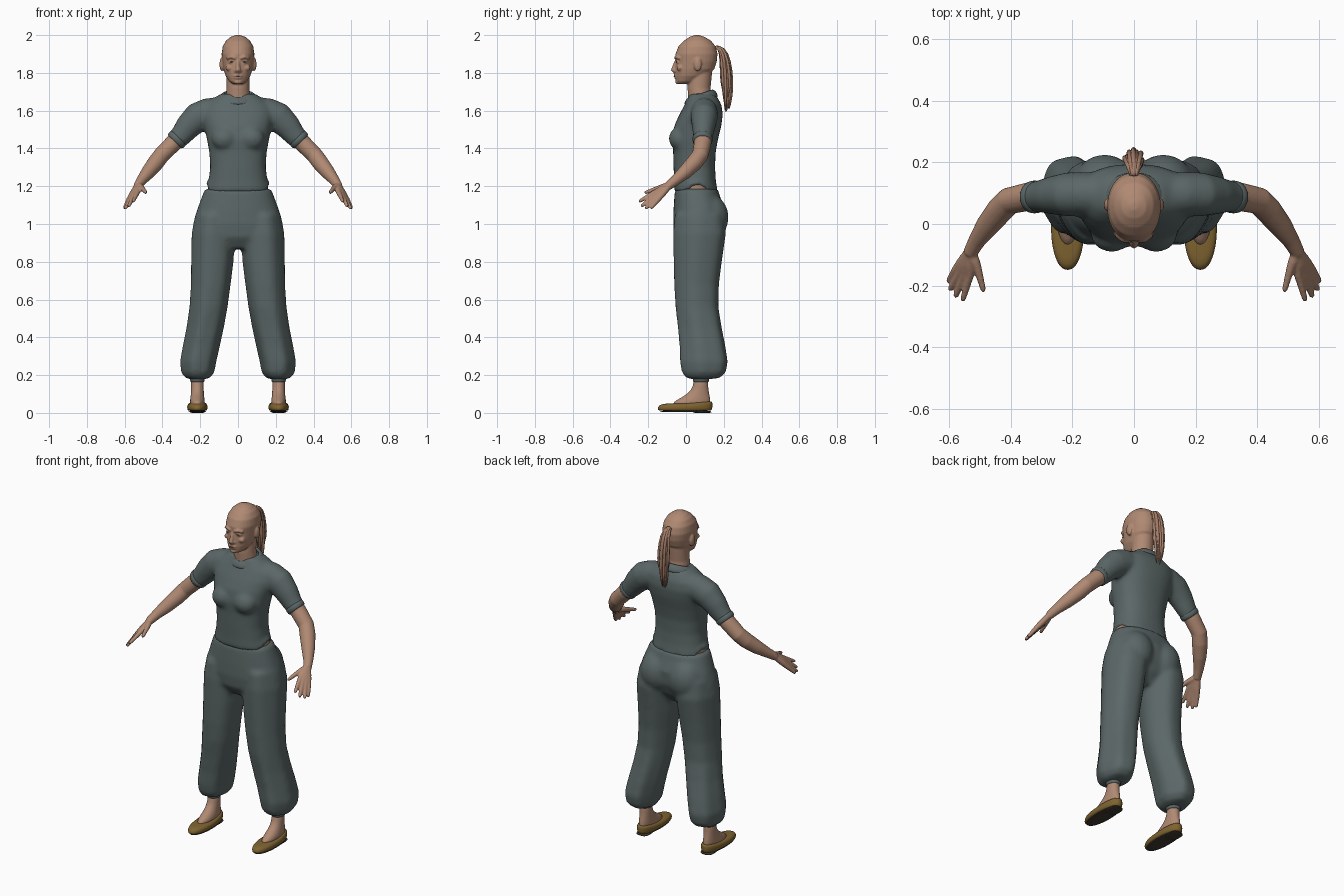
import bpy, bmesh, math, random
from mathutils import Vector, Matrix

random.seed(4)
if "Cube" in bpy.data.objects:
    bpy.data.objects.remove(bpy.data.objects["Cube"])


def material(name, r, g, b):
    m = bpy.data.materials.new(name)
    m.use_nodes = True
    m.diffuse_color = (r, g, b, 1)
    node = next(n for n in m.node_tree.nodes if n.type == 'BSDF_PRINCIPLED')
    node.inputs["Base Color"].default_value = (r, g, b, 1)
    node.inputs["Roughness"].default_value = 0.8
    return m


SKIN = material("skin", 0.43, 0.25, 0.17)
DARK_SKIN = material("dark skin", 0.2, 0.095, 0.065)
HAIR = material("hair", 0.38, 0.21, 0.14)
CLOTH = material("grey green cloth", 0.105, 0.135, 0.135)
LEATHER = material("tan leather", 0.21, 0.125, 0.03)
SOLE = material("dark sole", 0.05, 0.04, 0.03)


def skin_rings(bm, rings, closed=False):
    """Bridge rings of points; cap the ends unless the loop is closed."""
    loops = [[bm.verts.new(p) for p in ring] for ring in rings]
    n = len(loops[0])
    pairs = list(zip(loops, loops[1:])) + ([(loops[-1], loops[0])] if closed else [])
    for a, b in pairs:
        for i in range(n):
            j = (i + 1) % n
            bm.faces.new((a[i], a[j], b[j], b[i]))
    if not closed:
        bm.faces.new(loops[0])
        bm.faces.new(loops[-1])
    return loops


def stack(bm, levels, x=0, n=28, power=2.0):
    """Horizontal oval levels given as z, half width, front y, back y."""
    rings = []
    for z, rx, front, back in levels:
        ring = []
        for i in range(n):
            c, s = math.cos(math.tau * i / n), math.sin(math.tau * i / n)
            px = math.copysign(abs(c) ** (2 / power), c) * rx
            py = math.copysign(abs(s) ** (2 / power), s) * (back - front) / 2
            ring.append(Vector((x + px, (front + back) / 2 + py, z)))
        rings.append(ring)
    return skin_rings(bm, rings)


def limb(bm, path, side=1, n=14, flat=1.0):
    """Round tube along a path of x, y, z, radius."""
    pts = [Vector((side * p[0], p[1], p[2])) for p in path]
    rings = []
    for i, p in enumerate(pts):
        t = (pts[min(i + 1, len(pts) - 1)] - pts[max(i - 1, 0)]).normalized()
        u = t.cross(Vector((0, 1, 0.01))).normalized()
        v = t.cross(u)
        r = path[i][3]
        rings.append([p + r * (u * math.cos(math.tau * k / n) + flat * v * math.sin(math.tau * k / n))
                      for k in range(n)])
    skin_rings(bm, rings)


def ball(bm, centre, radii):
    m = Matrix.Translation(centre) @ Matrix.Diagonal((*radii, 1))
    bmesh.ops.create_uvsphere(bm, u_segments=20, v_segments=12, radius=1, matrix=m)


def finish(bm, name, mat, voxel=0, smooth=4):
    """Fuse overlapping forms with a voxel remesh, or just subdivide."""
    bmesh.ops.recalc_face_normals(bm, faces=bm.faces)
    me = bpy.data.meshes.new(name)
    bm.to_mesh(me)
    bm.free()
    me.materials.append(mat)
    me.polygons.foreach_set("use_smooth", [True] * len(me.polygons))
    ob = bpy.data.objects.new(name, me)
    bpy.context.scene.collection.objects.link(ob)
    if voxel:
        mod = ob.modifiers.new("fuse", 'REMESH')
        mod.mode, mod.voxel_size, mod.use_smooth_shade = 'VOXEL', voxel, True
        mod = ob.modifiers.new("relax", 'SMOOTH')
        mod.factor, mod.iterations = 0.5, smooth
    else:
        ob.modifiers.new("round", 'SUBSURF').levels = 1
    return ob


SIDES = ((1, "left"), (-1, "right"))

# Head and neck with sculpted features
bm = bmesh.new()
stack(bm, [(1.742, .028, -.045, .02), (1.755, .047, -.053, .06), (1.785, .066, -.056, .11),
           (1.82, .077, -.057, .15), (1.86, .083, -.054, .163), (1.9, .087, -.056, .167),
           (1.94, .081, -.04, .157), (1.97, .064, -.012, .133), (1.99, .04, .018, .1),
           (2.0, .012, .045, .07)], power=2.15)
stack(bm, [(1.6, .075, .0, .15), (1.66, .066, .012, .138), (1.72, .06, .008, .13), (1.82, .06, .015, .14)])
limb(bm, [(0, -.05, 1.868, .008), (0, -.06, 1.84, .01), (0, -.067, 1.815, .014), (0, -.056, 1.802, .01)])
ball(bm, (0, -.052, 1.786), (.026, .012, .007))
ball(bm, (0, -.051, 1.774), (.023, .012, .007))
ball(bm, (0, -.045, 1.752), (.022, .012, .012))
for s, _ in SIDES:
    limb(bm, [(.012, -.055, 1.877, .007), (.035, -.052, 1.885, .009), (.06, -.034, 1.877, .007)], s)
    ball(bm, (s * .034, -.043, 1.858), (.016, .009, .008))
    ball(bm, (s * .012, -.055, 1.81), (.009, .01, .008))
    ball(bm, (s * .046, -.032, 1.826), (.02, .017, .016))
    ball(bm, (s * .086, .062, 1.845), (.012, .021, .036))
finish(bm, "head", SKIN, .005, 3)

# Eyes and lips
bm = bmesh.new()
for s, _ in SIDES:
    ball(bm, (s * .034, -.05, 1.859), (.012, .004, .003))
ball(bm, (0, -.062, 1.78), (.02, .004, .0025))
finish(bm, "eyes_and_mouth", DARK_SKIN)

# Ponytail made of tapering strands
bm = bmesh.new()
for i in range(20):
    a, r = i * 2.4, math.sqrt((i + .5) / 20)
    c, s = r * math.cos(a), r * math.sin(a)
    low = random.uniform(1.58, 1.68)
    limb(bm, [(.006 * c, .15, 1.935 + .008 * s, .009), (.018 * c, .19 + .012 * s, 1.93, .011),
              (.03 * c, .207 + .024 * s, 1.87, .01), (.034 * c, .215 + .03 * s, 1.76, .01),
              (.026 * c, .215 + .025 * s, low + .06, .008), (.015 * c, .212 + .014 * s, low, .002)], n=6)
finish(bm, "ponytail", HAIR)

# Arms with hands
for s, side in SIDES:
    bm = bmesh.new()
    limb(bm, [(.28, .092, 1.49, .05), (.345, .088, 1.425, .046), (.405, .075, 1.365, .044),
              (.435, .045, 1.325, .044), (.475, -.005, 1.275, .038), (.51, -.055, 1.232, .028),
              (.532, -.095, 1.2, .023)], s, 18)
    fingers = [((.532, -.165, 1.168), (.556, -.25, 1.118)), ((.55, -.168, 1.152), (.58, -.238, 1.092)),
               ((.566, -.163, 1.138), (.598, -.215, 1.08)), ((.58, -.152, 1.125), (.603, -.188, 1.082)),
               ((.507, -.145, 1.19), (.487, -.22, 1.165))]
    for knuckle, tip in fingers:
        k, t = Vector(knuckle), Vector(tip)
        limb(bm, [(.53, -.085, 1.207, .017), (*k.lerp((.53, -.085, 1.207), .4), .017), (*k, .014),
                  (*k.lerp(t, .5), .0115), (*k.lerp(t, .9), .0095), (*t, .005)], s, 10)
    finish(bm, side + "_arm", SKIN, .005, 3)

# Shirt: torso, bust and sleeves fused
bm = bmesh.new()
loops = stack(bm, [(1.168, .17, -.063, .168), (1.23, .156, -.063, .158), (1.3, .147, -.066, .154),
                   (1.38, .152, -.068, .157), (1.45, .165, -.074, .17), (1.52, .178, -.062, .187),
                   (1.58, .19, -.035, .195), (1.63, .175, -.008, .188), (1.665, .13, .01, .17),
                   (1.69, .09, .02, .15)], n=36, power=2.35)
for v in loops[0]:
    v.co.z += .055 * max(0, (abs(v.co.x) - .15) / .02)
for s, _ in SIDES:
    ball(bm, (s * .072, -.036, 1.452), (.068, .055, .062))
    limb(bm, [(.08, .095, 1.6, .075), (.16, .097, 1.587, .08), (.215, .096, 1.565, .08),
              (.265, .093, 1.515, .069), (.3, .09, 1.47, .059), (.33, .087, 1.44, .053)], s, 20, .9)
finish(bm, "shirt", CLOTH, .011, 7)

# Sleeve bands
for s, side in SIDES:
    bm = bmesh.new()
    limb(bm, [(.312, .088, 1.459, .05), (.314, .088, 1.457, .058), (.334, .087, 1.436, .056),
              (.336, .087, 1.434, .048)], s, 20, .95)
    finish(bm, side + "_sleeve_band", CLOTH)

# Collar: flattened ring, lower at the front
bm = bmesh.new()
rings = []
for i in range(32):
    c, q = math.cos(math.tau * i / 32), math.sin(math.tau * i / 32)
    mid = Vector((.088 * c, .08 + .072 * q, 1.672 + .02 * q))
    out = Vector((c, q, 0))
    rings.append([mid + out * (.013 * math.cos(math.tau * k / 8) - .012 * math.sin(math.tau * k / 8))
                  + Vector((0, 0, .022 * math.sin(math.tau * k / 8))) for k in range(8)])
skin_rings(bm, rings, closed=True)
finish(bm, "collar", CLOTH)

# Bare midriff showing between shirt and trousers
bm = bmesh.new()
stack(bm, [(1.14, .165, -.05, .155), (1.2, .163, -.05, .155), (1.26, .145, -.045, .145)], power=2.2)
finish(bm, "midriff", SKIN)

# Trousers: hips and legs fused
bm = bmesh.new()
stack(bm, [(1.187, .175, -.058, .168), (1.14, .193, -.062, .182), (1.08, .215, -.066, .205),
           (1.0, .238, -.068, .2), (.93, .225, -.06, .17), (.87, .13, -.02, .12)], n=36, power=2.3)
for s, _ in SIDES:
    ball(bm, (s * .095, .118, 1.035), (.105, .108, .125))
    for_leg = [(1.05, .1, -.06, .2, .125), (.95, .114, -.069, .212, .13), (.8, .111, -.066, .19, .136),
               (.68, .104, -.063, .175, .144), (.56, .1, -.056, .172, .156), (.45, .097, -.043, .19, .174),
               (.35, .096, -.034, .21, .195), (.27, .094, -.032, .222, .211), (.215, .086, -.022, .212, .213),
               (.185, .065, .0, .18, .214), (.178, .036, .04, .12, .214)]
    rings = []
    for z, rx, front, back, x in for_leg:
        # Gentle vertical folds, strongest near the gathered hem
        fold = .035 if z < .5 else .018
        ring = []
        for i in range(36):
            a = math.tau * i / 36
            k = 1 + fold * math.cos(6 * a + 1)
            ring.append((s * (x + rx * k * math.cos(a)), (front + back) / 2 + (back - front) / 2 * k * math.sin(a), z))
        rings.append(ring)
    skin_rings(bm, rings)
finish(bm, "trousers", CLOTH, .012, 5)

# Ankle bands, feet and slip-on shoes
for s, side in SIDES:
    x = s * .215
    bm = bmesh.new()
    stack(bm, [(.162, .034, .04, .118), (.164, .038, .036, .122), (.19, .04, .034, .124), (.195, .03, .045, .11)], x)
    finish(bm, side + "_ankle_band", CLOTH)

    bm = bmesh.new()
    stack(bm, [(.2, .034, .04, .118), (.14, .033, .04, .116), (.105, .034, .014, .122),
               (.078, .037, -.03, .128), (.058, .04, -.068, .13), (.03, .035, -.08, .125)], x)
    finish(bm, side + "_foot", SKIN)

    bm = bmesh.new()
    loops = stack(bm, [(.01, .044, -.138, .132), (.014, .052, -.15, .139), (.032, .056, -.15, .141),
                       (.047, .05, -.135, .139), (.05, .038, -.09, .13)], x, 32, 2.2)
    for ring in loops[2:]:
        for v in ring:
            v.co.z += .013 * max(0, v.co.y / .14)
    finish(bm, side + "_shoe", LEATHER)

    bm = bmesh.new()
    stack(bm, [(.005, .044, -.135, .13), (.007, .047, -.14, .134), (.013, .047, -.14, .134)], x, power=2.2)
    stack(bm, [(0, .036, .04, .132), (.002, .039, .036, .135), (.012, .039, .036, .135)], x, power=3)
    finish(bm, side + "_sole", SOLE)
